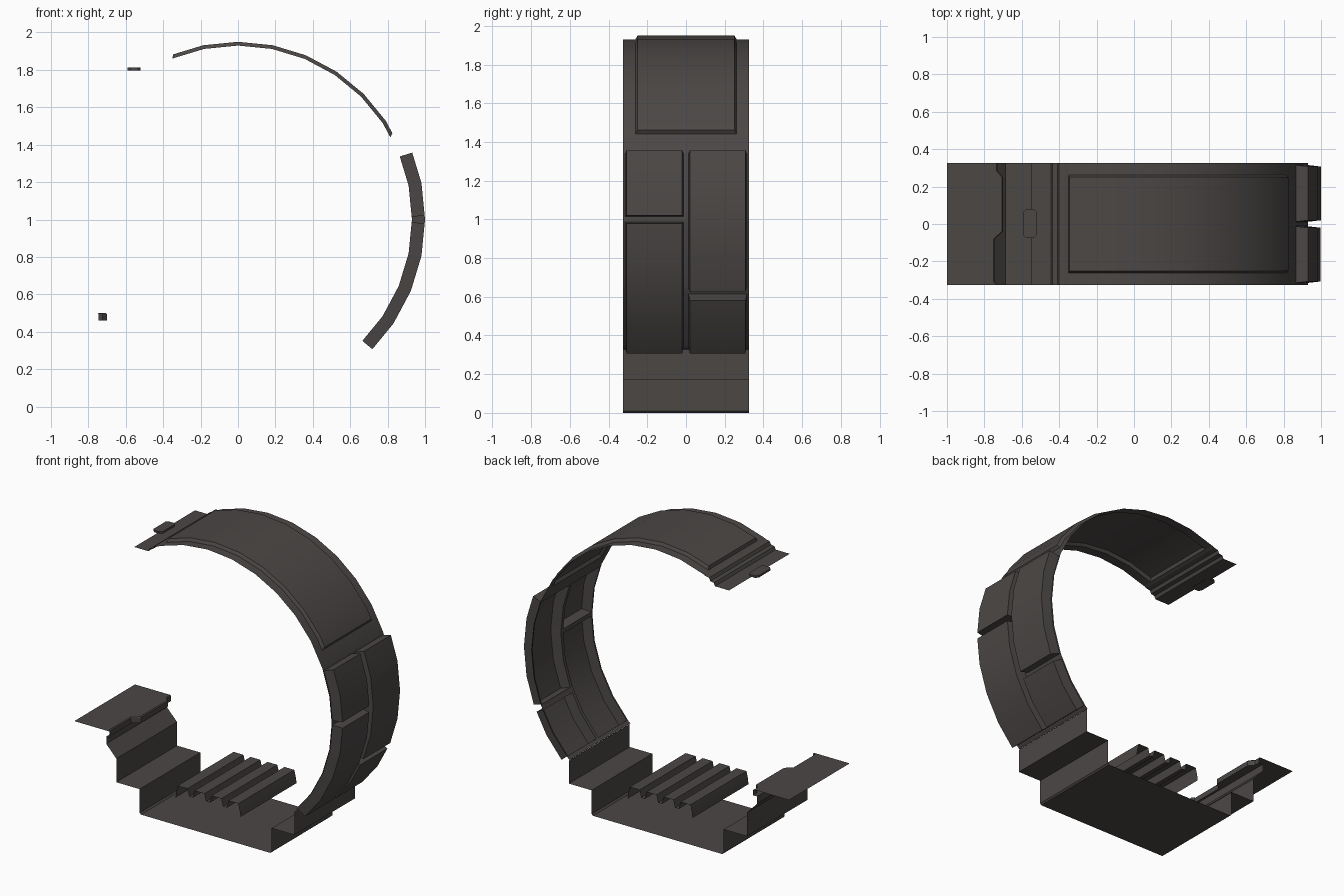
import bpy, math

if "Cube" in bpy.data.objects:
    bpy.data.objects.remove(bpy.data.objects["Cube"])

W = 0.325            # half width of the corridor segment
STEP = 11.25         # facet angle of the 32-sided arch
R = 0.93             # inner wall radius, centred at z = 1

mat = bpy.data.materials.new("dark_warm_grey")
mat.diffuse_color = (0.07, 0.063, 0.06, 1)
mat.use_nodes = True
mat.node_tree.nodes["Principled BSDF"].inputs["Base Color"].default_value = mat.diffuse_color


def make(name, verts, faces, flip=False):
    me = bpy.data.meshes.new(name)
    if flip:
        faces = [f[::-1] for f in faces]
    me.from_pydata(verts, [], faces)
    me.materials.append(mat)
    me.update()
    ob = bpy.data.objects.new(name, me)
    bpy.context.collection.objects.link(ob)
    bpy.ops.object.select_all(action='DESELECT')
    ob.select_set(True)
    bpy.context.view_layer.objects.active = ob
    bpy.ops.object.shade_smooth_by_angle(angle=math.radians(25))
    return ob


def strip(name, profile, y0, y1):
    """Sheet made by sweeping an xz profile along y."""
    n = len(profile)
    verts = [(x, y, z) for y in (y0, y1) for x, z in profile]
    return make(name, verts, [(i, i + 1, n + i + 1, n + i) for i in range(n - 1)])


def polar(a, r, y):
    """Point on the faceted arch."""
    off = a % STEP - STEP / 2
    r = r * math.cos(math.radians(STEP / 2)) / math.cos(math.radians(off))
    t = math.radians(a)
    return (r * math.cos(t), y, 1 + r * math.sin(t))


def breaks(a0, a1):
    k = range(math.ceil(a0 / STEP), math.floor(a1 / STEP) + 1)
    return sorted({a0, a1} | {i * STEP for i in k})


def recess(name, a0, a1, y0, y1, depth, taper_a, taper_y):
    """Tray pushed outward from the arch wall, open on the inside."""
    angs = breaks(a0, a1)
    verts, faces = [], []
    for a in angs:
        b = min(max(a, a0 + taper_a), a1 - taper_a)
        verts += [polar(a, R, y0), polar(b, R + depth, y0 + taper_y),
                  polar(b, R + depth, y1 - taper_y), polar(a, R, y1)]
    for i in range(len(angs) - 1):
        for j in range(3):
            p = 4 * i + j
            faces.append((p, p + 1, p + 5, p + 4))
    faces += [(3, 2, 1, 0), tuple(4 * (len(angs) - 1) + j for j in range(4))]
    make(name, verts, faces)


# Floor trough, in two halves that meet in a centre seam
floor = [(-0.76, 0.46), (-0.76, 0.41), (-0.685, 0.33), (-0.685, 0.17), (-0.51, 0.17),
         (-0.51, 0.01), (-0.5, 0), (0.47, 0), (0.48, 0.01), (0.48, 0.17),
         (0.65, 0.17), (0.65, 0.327)]
strip("floor_front_half", floor, -W, 0)
strip("floor_back_half", floor, 0, W)

# Corrugated floor grate
grate = [(-0.258, 0.17)]
for i in range(4):
    x = -0.255 + i * 0.127
    grate += [(x, 0.205), (x + 0.012, 0.255), (x + 0.086, 0.255), (x + 0.098, 0.205)]
grate.append((0.229, 0.17))
strip("floor_grate", grate, -0.3, 0.3)

# Side ledge with a notched front lip
edge = [(-W, -0.725), (-0.31, -0.745), (-0.08, -0.745), (-0.04, -0.7),
        (0.25, -0.7), (0.285, -0.73), (W, -0.73)]
verts, faces = [], []
for y, x in edge:
    verts += [(-1, y, 0.5), (x - 0.006, y, 0.5), (x, y, 0.494), (x, y, 0.46), (-0.76, y, 0.46)]
for i in range(len(edge) - 1):
    for j in range(4):
        p = 5 * i + j
        faces.append((p, p + 1, p + 6, p + 5))
make("side_ledge", verts, faces)

# Recessed panels: angle range, y range, depth, taper
panels = [("wall_panel_front_upper", 0.9, 21.3, -0.315, -0.012, 0.07, 0.3, 0.008),
          ("wall_panel_front_lower", -44.3, -0.9, -0.315, -0.012, 0.07, 0.3, 0.008),
          ("wall_panel_back_upper", -22.3, 21.3, 0.012, 0.315, 0.07, 0.3, 0.008),
          ("wall_panel_back_lower", -44.3, -24.5, 0.012, 0.315, 0.07, 0.3, 0.008),
          ("ceiling_panel", 28.4, 112.2, -0.262, 0.262, 0.02, 0.8, 0.012)]
for p in panels:
    recess(*p)

# Arch wall sheet with openings where the panels sit
angs = set(breaks(-46, 113.5))
ys = {-W, W}
for p in panels:
    angs |= {p[1], p[2]}
    ys |= {p[3], p[4]}
angs, ys = sorted(angs), sorted(ys)
verts = [polar(a, R, y) for a in angs for y in ys]
faces, n = [], len(ys)
for i in range(len(angs) - 1):
    for j in range(n - 1):
        a, y = (angs[i] + angs[i + 1]) / 2, (ys[j] + ys[j + 1]) / 2
        if not any(p[1] < a < p[2] and p[3] < y < p[4] for p in panels):
            k = i * n + j
            faces.append((k, k + 1, k + n + 1, k + n))
make("arch_wall", verts, faces)

# Stepped end of the ceiling
x, _, z = polar(113.5, R, 0)
strip("ceiling_end", [(x, z), (-0.4, 1.845), (-0.41, 1.825), (-0.435, 1.82),
                      (-0.445, 1.8), (-0.55, 1.8)], -W, W)

# Latch on the ceiling end, a small plate with cut corners
c = 0.015
outline = [(-0.59, -0.075 + c), (-0.59 + c, -0.075), (-0.52 - c, -0.075), (-0.52, -0.075 + c),
           (-0.52, 0.08 - c), (-0.52 - c, 0.08), (-0.59 + c, 0.08), (-0.59, 0.08 - c)]
verts = [(x, y, z) for z in (1.798, 1.812) for x, y in outline]
faces = [tuple(range(7, -1, -1)), tuple(range(8, 16))]
faces += [(i, (i + 1) % 8, (i + 1) % 8 + 8, i + 8) for i in range(8)]
make("ceiling_latch", verts, faces)
